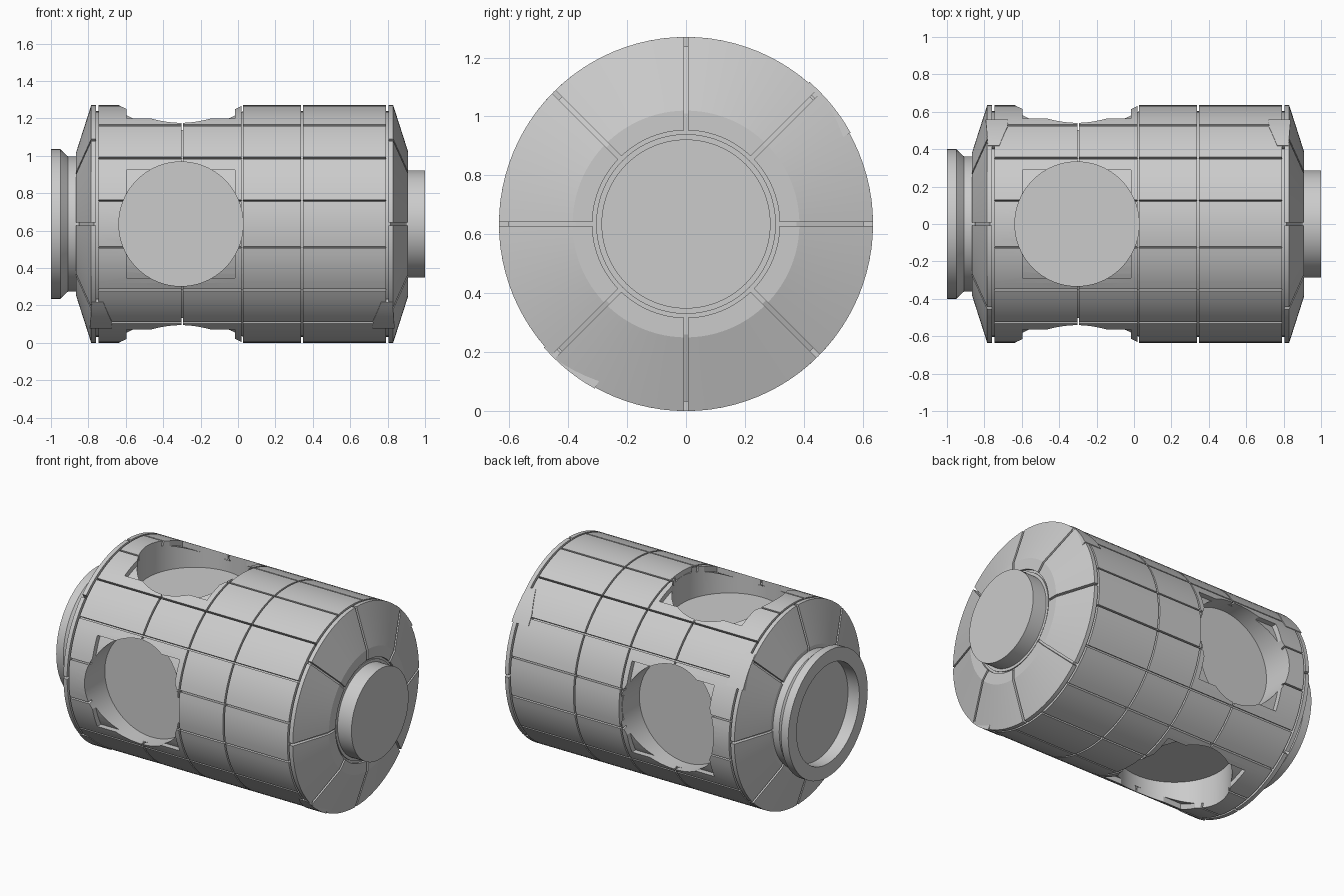
import bpy, bmesh
from math import sin, cos, asin, pi, radians
from mathutils import Matrix

if "Cube" in bpy.data.objects:
    bpy.data.objects.remove(bpy.data.objects["Cube"])

ZC = 0.635          # height of the long axis
R, RC = 0.635, 0.603  # panel skin radius, inner core radius
PORT_X, PORT_R, PORT_H = -0.305, 0.332, 0.43
GAP = 0.010


def point(x, r, a):
    return (x, r * cos(a), ZC + r * sin(a))


def make_object(name, bm):
    bmesh.ops.recalc_face_normals(bm, faces=bm.faces[:])
    me = bpy.data.meshes.new(name)
    bm.to_mesh(me)
    bm.free()
    ob = bpy.data.objects.new(name, me)
    bpy.context.collection.objects.link(ob)
    return ob


def lathe(name, profile, n=96):
    """Solid of revolution about x; first and last profile points lie on the axis."""
    bm = bmesh.new()
    rings = []
    for x, r in profile:
        k = 1 if r == 0 else n
        rings.append([bm.verts.new(point(x, r, 2 * pi * i / n)) for i in range(k)])
    for a, b in zip(rings, rings[1:]):
        for i in range(n):
            j = (i + 1) % n
            if len(a) == 1:
                bm.faces.new((a[0], b[i], b[j]))
            elif len(b) == 1:
                bm.faces.new((a[i], b[0], a[j]))
            else:
                bm.faces.new((a[i], b[i], b[j], a[j]))
    return make_object(name, bm)


def wedge(bm, profile, a0, a1, gap=GAP, steps=6):
    """Closed (x, r) profile swept from a0 to a1 degrees, leaving an even gap at both sides."""
    rows = []
    for i in range(steps + 1):
        t = i / steps
        row = []
        for x, r in profile:
            d = asin(gap / 2 / r)
            lo, hi = radians(a0) + d, radians(a1) - d
            row.append(bm.verts.new(point(x, r, lo + (hi - lo) * t)))
        rows.append(row)
    m = len(profile)
    for a, b in zip(rows, rows[1:]):
        for i in range(m):
            j = (i + 1) % m
            bm.faces.new((a[i], a[j], b[j], b[i]))
    bm.faces.new(rows[0])
    bm.faces.new(rows[-1][::-1])


def cut(ob, cutter):
    bpy.context.view_layer.objects.active = ob
    mod = ob.modifiers.new("cut", 'BOOLEAN')
    mod.operation = 'DIFFERENCE'
    mod.solver = 'EXACT'
    mod.object = cutter
    bpy.ops.object.modifier_apply(modifier=mod.name)


# Pressure core under the panels
core = lathe("pressure_core", [(-0.85, 0), (-0.85, 0.375), (-0.77, RC), (0.815, RC),
                               (0.895, 0.375), (0.895, 0)])

# Berthing ring on the left, hatch stub on the right
ring = lathe("berthing_ring", [(-0.92, 0), (-0.92, 0.315), (-1, 0.315), (-1, 0.40), (-0.95, 0.40),
                               (-0.91, 0.362), (-0.84, 0.362), (-0.84, 0)])
stub = lathe("hatch_stub", [(0.88, 0), (0.88, 0.305), (0.902, 0.305), (0.902, 0.287),
                            (1, 0.287), (1, 0)])

# Barrel panels: sixteen columns in four rows
bm = bmesh.new()
breaks = (-0.752, -0.298, 0.0225, 0.343, 0.797)
for k in range(16):
    a = -11.25 + 22.5 * k
    for x0, x1 in zip(breaks, breaks[1:]):
        x0, x1 = x0 + GAP / 2, x1 - GAP / 2
        wedge(bm, [(x0, RC - 0.004), (x0, R), (x1, R), (x1, RC - 0.004)], a, a + 22.5)
panels = make_object("barrel_panels", bm)

# Conical end panels, eight per end, mirrored about the barrel middle
cone = [(0.804, 0.60), (0.804, R), (0.83, R), (0.91, 0.385), (0.91, 0.318),
        (0.89, 0.318), (0.89, 0.372), (0.815, 0.60)]
ends = []
for name, flip in (("right_end_panels", False), ("left_end_panels", True)):
    bm = bmesh.new()
    prof = [(0.045 - x, r) for x, r in cone] if flip else cone
    for k in range(8):
        wedge(bm, prof, 45 * k, 45 * k + 45, 0.015, 12)
    ends.append(make_object(name, bm))

# Port cutters: round wells, plus square openings for the panels only
bm_round, bm_square = bmesh.new(), bmesh.new()
for k in range(4):
    place = Matrix.Translation((PORT_X, 0, ZC)) @ Matrix.Rotation(k * pi / 2, 4, 'X')
    bmesh.ops.create_cone(bm_round, cap_ends=True, segments=96, radius1=PORT_R, radius2=PORT_R,
                          depth=0.4, matrix=place @ Matrix.Translation((0, 0, PORT_H + 0.2)))
    bmesh.ops.create_cube(bm_square, size=1,
                          matrix=place @ Matrix.Translation((0, 0, 0.7))
                          @ Matrix.Diagonal((0.58, 0.58, 0.4, 1)))
round_cut = make_object("round_cutter", bm_round)
square_cut = make_object("square_cutter", bm_square)
cut(core, round_cut)
cut(panels, round_cut)
cut(panels, square_cut)
for c in (round_cut, square_cut):
    bpy.data.objects.remove(c)

# Tapered fitting plates bridging barrel and end rims, on two opposite diagonals
bm = bmesh.new()
for end in (False, True):
    for side in (False, True):
        rows = []
        for i in range(7):
            t = i / 6
            ang = 29 + 20 * t
            ang = radians(270 - ang if side else ang)
            x0, x1 = 0.72 + 0.045 * max(0, t - 0.3) / 0.7, 0.838 - 0.012 * t
            if end:
                x0, x1 = 0.045 - x0, 0.045 - x1
            rows.append([bm.verts.new(point(x, r, ang))
                         for x, r in ((x0, 0.61), (x0, 0.639), (x1, 0.639), (x1, 0.61))])
        for a, b in zip(rows, rows[1:]):
            for i in range(4):
                bm.faces.new((a[i], a[(i + 1) % 4], b[(i + 1) % 4], b[i]))
        bm.faces.new(rows[0])
        bm.faces.new(rows[-1][::-1])
plates = make_object("fitting_plates", bm)

# Smooth curved faces, crisp edges
bpy.ops.object.select_all(action='DESELECT')
for ob in (core, ring, stub, panels, plates, *ends):
    ob.select_set(True)
bpy.context.view_layer.objects.active = core
bpy.ops.object.shade_smooth_by_angle(angle=radians(15))
